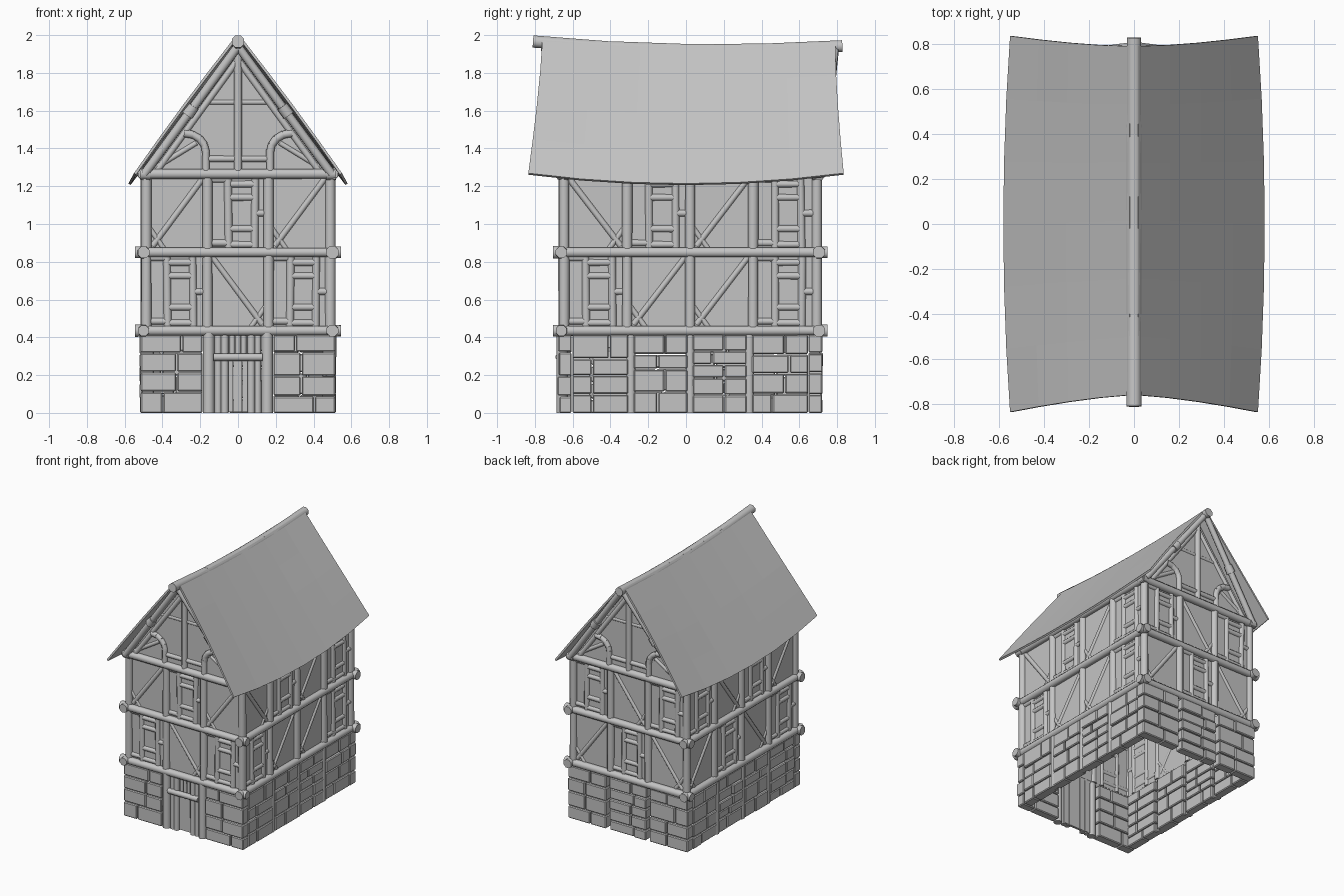
import bpy, bmesh, math, random
from mathutils import Vector, Matrix

random.seed(4)
cube = bpy.data.objects.get("Cube")
if cube:
    bpy.data.objects.remove(cube)

grey = bpy.data.materials.new("plain_grey")
grey.use_nodes = True
COLOUR = (0.55, 0.55, 0.55, 1)
grey.diffuse_color = COLOUR
grey.node_tree.nodes["Principled BSDF"].inputs["Base Color"].default_value = COLOUR

HX, HY, CY = 0.485, 0.667, 0.022
FLOORS = (0.435, 0.85, 1.265)


class Side:
    """One wall: u runs right seen from outside, d runs outwards."""
    def __init__(self, name, angle, half, dist, lower, upper):
        turn = Matrix.Rotation(angle, 3, 'Z')
        self.along, self.out = turn @ Vector((1, 0, 0)), turn @ Vector((0, -1, 0))
        self.name, self.half, self.dist = name, half, dist
        self.storeys = (lower, upper)

    def at(self, u, z, d=0.0):
        return Vector((0, CY, z)) + self.along * u + self.out * (self.dist + d)


Q = math.pi / 2
SIDES = [Side("front", 0, HX, HY, "LDL", "dLd"),
         Side("right", Q, HY, HX, "LddL", "DLdL"),
         Side("back", 2 * Q, HX, HY, "dLD", "LDL"),
         Side("left", 3 * Q, HY, HX, "dLDL", "LDLd")]


def finish(bm, name, smooth=True, bevel=0):
    mesh = bpy.data.meshes.new(name)
    bmesh.ops.recalc_face_normals(bm, faces=bm.faces)
    bm.to_mesh(mesh)
    bm.free()
    ob = bpy.data.objects.new(name, mesh)
    bpy.context.collection.objects.link(ob)
    mesh.materials.append(grey)
    if bevel:
        mod = ob.modifiers.new("soft_edges", 'BEVEL')
        mod.width, mod.segments = bevel, 1
    if smooth:
        bpy.ops.object.select_all(action='DESELECT')
        ob.select_set(True)
        bpy.context.view_layer.objects.active = ob
        bpy.ops.object.shade_smooth_by_angle(angle=math.radians(50))
    return ob


def bar(bm, p, q, r):
    """Round timber from p to q."""
    axis = q - p
    m = Matrix.Translation((p + q) / 2) @ axis.to_track_quat('Z', 'Y').to_matrix().to_4x4()
    m = m @ Matrix.Rotation(math.pi / 8, 4, 'Z')
    bmesh.ops.create_cone(bm, cap_ends=True, segments=8, radius1=r,
                          radius2=r * random.uniform(0.9, 1.05), depth=axis.length, matrix=m)


def block(bm, side, u0, u1, z0, z1, d0, d1):
    """Box given in wall coordinates."""
    vs = [bm.verts.new(side.at(u, z, d)) for d in (d0, d1) for u, z in
          ((u0, z0), (u1, z0), (u1, z1), (u0, z1))]
    for f in ((0, 1, 2, 3), (4, 5, 6, 7), (0, 1, 5, 4), (1, 2, 6, 5), (2, 3, 7, 6), (3, 0, 4, 7)):
        bm.faces.new([vs[i] for i in f])


def ladder(bm, s, u, w, z0, z1):
    h = z1 - z0
    for f in (0.35, 0.77):
        bar(bm, s.at(u + f * w, z0), s.at(u + (f + random.uniform(-.02, .02)) * w, z1), 0.022)
    rungs = [(0.37, 0.75, z) for z in (0.1, 0.3, 0.7, 0.87)]
    rungs += [(0.05, 0.33, z) for z in (0.12, 0.93)] + [(0.79, 1, 0.5)]
    for a, b, f in rungs:
        z = z0 + h * f
        bar(bm, s.at(u + a * w, z), s.at(u + b * w, z), 0.019)


def diagonal(bm, s, u, w, z0, z1, flip):
    h = z1 - z0
    def spot(a, f):
        return s.at(u + w * (1 - a if flip else a), z0 + h * f, -0.002)
    bar(bm, spot(0.1, 0.08), spot(0.93, 0.95), 0.017)
    bar(bm, spot(0.03, 0.33), spot(0.33, 0.0), 0.015)


# Timber storeys: posts, infill bays and horizontal beams
for s in SIDES:
    bm = bmesh.new()
    for bays, z0, z1 in zip(s.storeys, FLOORS, FLOORS[1:]):
        w = 2 * s.half / len(bays)
        for i, kind in enumerate(bays):
            u = -s.half + i * w
            bar(bm, s.at(u, z0, 0.004), s.at(u, z1, 0.004), 0.029)
            if kind == "L":
                ladder(bm, s, u, w, z0, z1)
            else:
                diagonal(bm, s, u, w, z0, z1, kind == "D")
    finish(bm, s.name + "_timber_frame")

    bm = bmesh.new()
    for z in FLOORS:
        low = z < 1
        e = s.half + (0.045 if low else 0.02)
        bar(bm, s.at(-e, z, 0.015), s.at(e, z, 0.015), 0.028)
        for k in (-1, 1):
            bar(bm, s.at(k * (e - 0.04), z, 0.015), s.at(k * (e + 0.015), z, 0.015), 0.034)
    finish(bm, s.name + "_beams")

    bm = bmesh.new()
    block(bm, s, -s.half, s.half, FLOORS[0], FLOORS[2], -0.012, 0.004)
    finish(bm, s.name + "_plaster_wall", smooth=False)


# Stone ground floor
def stones(bm, s, u0, u1):
    heights = [random.uniform(0.75, 1.25) for _ in range(random.choice((4, 4, 5)))]
    z, g = 0.0, 0.003
    for h in heights:
        top = z + h * 0.415 / sum(heights)
        cut = u0 + (u1 - u0) * random.choice((0.36, 0.45, 0.58, 0.66))
        for a, b in ((u0, cut), (cut, u1)):
            block(bm, s, a + g, b - g, z + g * (z > 0), top - g,
                  -0.04, 0.03 + random.uniform(-0.006, 0.006))
        z = top


for s in SIDES:
    bm, posts = bmesh.new(), bmesh.new()
    is_end = s.half == HX
    reach = s.half + 0.033 if is_end else s.half - 0.04
    n = 3 if is_end else 4
    step = 2 * reach / n
    for i in range(n):
        a = -reach + i * step
        if s.name == "front" and i == 1:
            continue
        stones(bm, s, a + 0.012 * (i > 0), a + step - 0.012 * (i < n - 1))
        if i and not is_end:
            bar(posts, s.at(a, 0, 0.005), s.at(a, 0.42, 0.005), 0.026)
    finish(bm, s.name + "_stones", smooth=False, bevel=0.006)
    if is_end:
        posts.free()
    else:
        finish(posts, s.name + "_stone_posts")

# Door: frame posts, planks and lintel
front, back = SIDES[0], SIDES[2]
bm = bmesh.new()
for k in (-1, 1):
    bar(bm, front.at(k * 0.155, 0, 0.01), front.at(k * 0.155, 0.43, 0.01), 0.032)
    bar(bm, front.at(k * 0.105, 0, 0.005), front.at(k * 0.105, 0.42, 0.005), 0.02)
    bar(bm, front.at(k * 0.07, 0, 0.008), front.at(k * 0.07, 0.42, 0.008), 0.021)
bar(bm, front.at(-0.13, 0.295, 0.025), front.at(0.13, 0.295, 0.025), 0.021)
for u in (-0.03, 0, 0.03):
    bar(bm, front.at(u, 0.29, 0.004), front.at(u, 0.42, 0.004), 0.015)
finish(bm, "door_frame")
bm = bmesh.new()
for i in range(5):
    u = -0.12 + i * 0.048
    block(bm, front, u, u + 0.045, 0.005, 0.42, -0.015, 0.004)
finish(bm, "door_planks", smooth=False)

# Gables
for s in (front, back):
    bm = bmesh.new()
    tri = [s.at(-HX, 1.265, -0.004), s.at(HX, 1.265, -0.004), s.at(0, 1.93, -0.004)]
    face = bm.faces.new([bm.verts.new(p) for p in tri])
    rise = bmesh.ops.extrude_face_region(bm, geom=[face])["geom"]
    bmesh.ops.translate(bm, verts=[v for v in rise if isinstance(v, bmesh.types.BMVert)],
                        vec=s.out * 0.012)
    finish(bm, s.name + "_gable_wall", smooth=False)

    bm = bmesh.new()
    bar(bm, s.at(0, 1.27, 0.012), s.at(0, 1.93, 0.012), 0.023)
    bar(bm, s.at(-0.17, 1.345, 0.008), s.at(0.17, 1.345, 0.008), 0.018)
    bar(bm, s.at(-0.2, 1.645, 0), s.at(0.2, 1.645, 0), 0.015)
    for k in (-1, 1):
        foot, peak = s.at(k * 0.495, 1.265, 0.03), s.at(0, 1.94, 0.1)
        bar(bm, foot, peak, 0.024)
        bar(bm, s.at(k * 0.43, 1.28, 0.008), s.at(0, 1.87, 0.008), 0.018)
        bar(bm, foot.lerp(peak, 0.46), foot.lerp(peak, 0.53), 0.033)
        bar(bm, s.at(k * 0.45, 1.29, 0.004), s.at(k * 0.22, 1.43, 0.004), 0.015)
        # curved brace
        arc = [s.at(k * 0.17, 1.27, 0.012)]
        for i in range(5):
            t = i * Q / 4
            arc.append(s.at(k * (0.28 - 0.11 * math.cos(t)), 1.38 + 0.1 * math.sin(t), 0.012))
        for p, q in zip(arc, arc[1:]):
            bar(bm, p, q + (q - p) * 0.12, 0.022)
    finish(bm, s.name + "_gable_timber")

# Sagging roof slopes
for name, k in (("right", 1), ("left", -1)):
    bm = bmesh.new()
    rows = []
    for i in range(7):
        v = -1 + i / 3
        bend = v * v
        row = []
        for j in range(5):
            t = j / 4
            x = 0.015 + t * (0.56 - 0.03 * bend) + 0.008 * math.sin(math.pi * t) * bend
            y = v * (0.775 + 0.06 * t ** 1.4) + 0.015 * (1 - t)
            z = 1.945 + 0.025 * bend - t * (0.735 - 0.03 * bend) - 0.01 * v * (1 - t)
            row.append(bm.verts.new((k * x, y, z)))
        rows.append(row)
    for a, b in zip(rows, rows[1:]):
        for j in range(4):
            bm.faces.new((a[j], a[j + 1], b[j + 1], b[j]))
    roof = finish(bm, name + "_roof_slope", smooth=False)
    mod = roof.modifiers.new("thickness", 'SOLIDIFY')
    mod.thickness, mod.offset = 0.014, 0

# Ridge beam
bm = bmesh.new()
ridge = [Vector((0, -0.81, 1.966)), Vector((0, -0.4, 1.935)), Vector((0, 0, 1.92)),
         Vector((0, 0.4, 1.922)), Vector((0, 0.828, 1.942))]
for p, q in zip(ridge, ridge[1:]):
    bar(bm, p, q, 0.035)
finish(bm, "ridge_beam")
